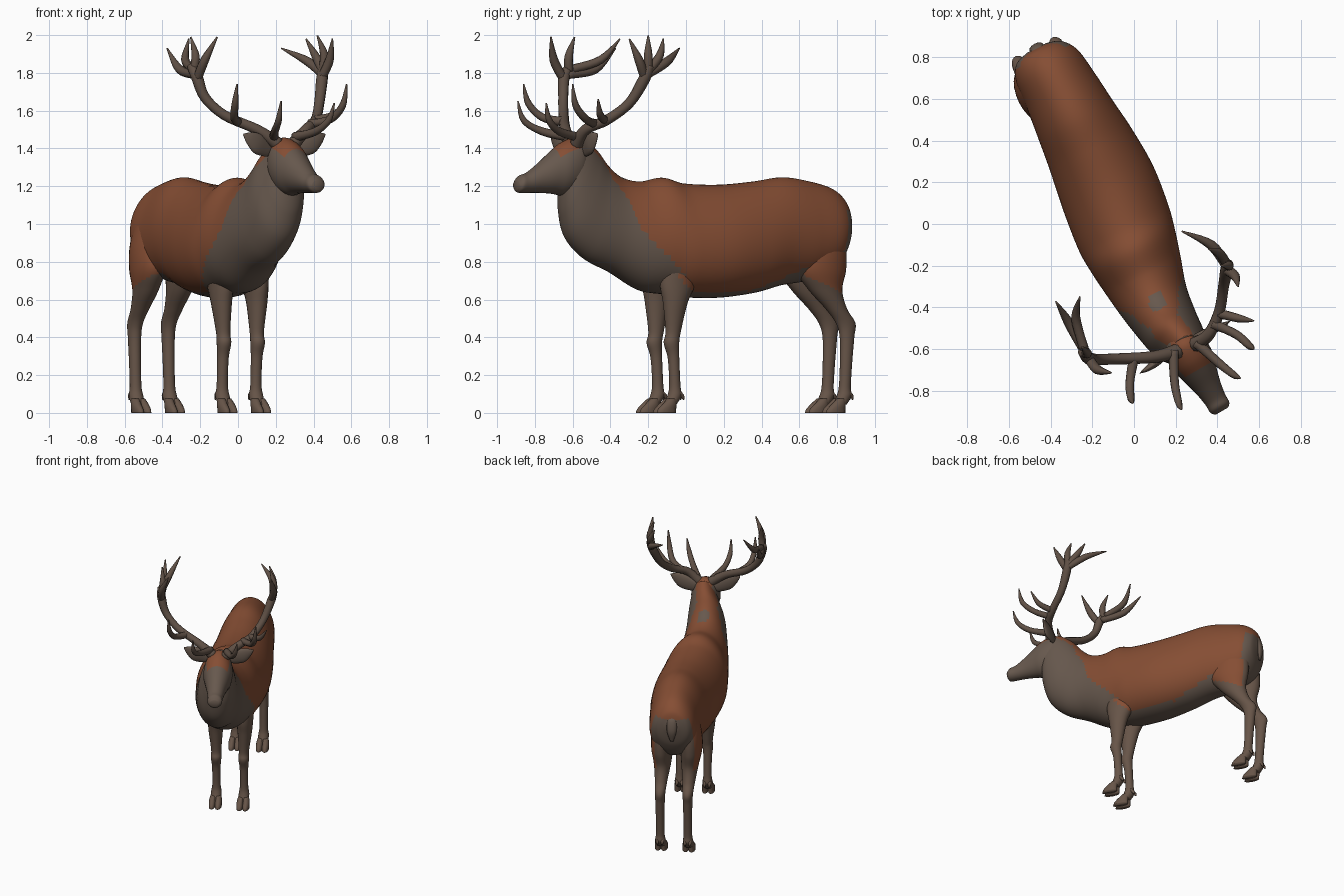
import bpy, bmesh, math
from mathutils import Vector, Matrix


def material(name, rgb):
    m = bpy.data.materials.new(name)
    m.diffuse_color = (*rgb, 1)
    return m


RUST, GREY, LEG, HORN = range(4)
MATS = [material("rust coat", (0.237, 0.076, 0.034)),
        material("grey brown fur", (0.135, 0.098, 0.075)),
        material("leg brown", (0.135, 0.09, 0.065)),
        material("antler brown", (0.115, 0.08, 0.06))]


def frame(x, y, angle):
    """Local x = forward, local y = the stag's left, z = up."""
    a = math.radians(angle)
    return Matrix(((math.sin(a), math.cos(a), 0, x),
                   (-math.cos(a), math.sin(a), 0, y),
                   (0, 0, 1, 0), (0, 0, 0, 1)))


BODY = frame(-0.042, -0.011, 27)
HEAD = frame(0.25, -0.60, 30)
WORLD = Matrix()


def loft(name, rings, mat, rule, segs=24, steps=5, taper=0.0):
    """Skin rings of (centre, axis a, axis b), smoothed along their length."""
    bm = bmesh.new()
    n = len(rings)
    dense = []
    for i in range(n - 1):
        p = [rings[max(0, min(n - 1, i + k))] for k in (-1, 0, 1, 2)]
        for j in range(steps + (i == n - 2)):
            t = j / steps
            w = (-.5*t + t*t - .5*t**3, 1 - 2.5*t*t + 1.5*t**3,
                 .5*t + 2*t*t - 1.5*t**3, -.5*t*t + .5*t**3)
            dense.append([sum((r[q] * k for r, k in zip(p, w)), Vector((0, 0, 0)))
                          for q in range(3)])
    loops = []
    for c, a, b in dense:
        ring = []
        for k in range(segs):
            u = 2 * math.pi * k / segs
            ring.append(bm.verts.new(c + a * math.cos(u)
                                     + b * math.sin(u) * (1 - taper * math.cos(u))))
        loops.append(ring)
    for l0, l1 in zip(loops, loops[1:]):
        for k in range(segs):
            m = (k + 1) % segs
            bm.faces.new((l0[k], l0[m], l1[m], l1[k]))
    bm.faces.new(loops[0])
    bm.faces.new(loops[-1])
    bmesh.ops.recalc_face_normals(bm, faces=bm.faces)
    bm.normal_update()
    for f in bm.faces:
        f.smooth = True
        f.material_index = rule(f.calc_center_median(), f.normal) if callable(rule) else rule
    bm.transform(mat)
    me = bpy.data.meshes.new(name)
    bm.to_mesh(me)
    bm.free()
    for m in MATS:
        me.materials.append(m)
    ob = bpy.data.objects.new(name, me)
    bpy.context.collection.objects.link(ob)
    return ob


def spine(rows):
    """Rows: top forward, top z, bottom forward, bottom z, half width, side shift."""
    out = []
    for tf, tz, bf, bz, w, c in rows:
        t, b = Vector((tf, c, tz)), Vector((bf, c, bz))
        out.append(((t + b) / 2, (t - b) / 2, Vector((0, w, 0))))
    return out


def column(rows, side):
    """Rows: forward, sideways, z, radius forward, radius sideways."""
    return [(Vector((f, side * s, z)), Vector((rf, 0, 0)), Vector((0, rs, 0)))
            for f, s, z, rf, rs in rows]


def tube(points, ref=(0.31, 0.2, 0.93), flat=1.0):
    """Points: x, y, z, radius."""
    pts = [Vector(p[:3]) for p in points]
    out = []
    for i, p in enumerate(pts):
        t = (pts[min(i + 1, len(pts) - 1)] - pts[max(i - 1, 0)]).normalized()
        a = t.cross(Vector(ref)).normalized()
        r = points[i][3]
        out.append((p, a * r * flat, t.cross(a) * r))
    return out


# torso and neck
def coat(c, n):
    edge = 0.33 + (c.z - 0.97) * (0.32 if c.z > 0.97 else 1.05)
    if .35 < c.x < .43 and abs(c.y + .03) < .035 and n.z > 0:
        return GREY
    if c.x > edge:
        return RUST if n.z > 0.45 and c.z > 1.1 else GREY
    if c.z < 0.645 or (c.x < -0.88 and c.z < 1.07 and n.x < -0.5):
        return GREY
    if c.x < -0.35 and c.z < 0.65 + (-c.x - .35) * .4:
        return GREY
    return RUST


loft("torso_and_neck", spine([
    (-.957, 1.06, -.957, .96, .05, .01), (-.935, 1.13, -.93, .85, .12, .01),
    (-.86, 1.19, -.86, .75, .165, .015), (-.72, 1.228, -.72, .70, .183, .02),
    (-.57, 1.247, -.56, .675, .20, .02), (-.40, 1.225, -.40, .635, .22, .02),
    (-.20, 1.208, -.20, .61, .24, .01), (0, 1.215, 0, .612, .24, -.01),
    (.12, 1.245, .12, .628, .225, -.02), (.25, 1.225, .25, .65, .20, -.03),
    (.36, 1.25, .41, .74, .17, -.04), (.44, 1.31, .57, .815, .15, -.035),
    (.50, 1.38, .68, .92, .135, -.025), (.55, 1.42, .725, 1.05, .112, -.01),
    (.60, 1.45, .735, 1.17, .09, 0)]), BODY, coat, 56, 10, 0.1)

# head
loft("head", spine([
    (-.08, 1.42, -.06, 1.22, .07, 0), (-.02, 1.458, 0, 1.16, .10, 0),
    (.06, 1.435, .07, 1.15, .104, 0), (.13, 1.385, .13, 1.16, .088, 0),
    (.21, 1.32, .21, 1.165, .066, 0), (.28, 1.272, .28, 1.165, .054, 0),
    (.32, 1.258, .33, 1.165, .052, 0), (.345, 1.23, .345, 1.18, .034, 0)]),
    HEAD, lambda c, n: RUST if n.z > 0.5 and c.x < 0.12 and c.z > 1.36 else GREY, 28)

# tail
loft("tail", tube([(-.90, .01, 1.10, .03), (-.945, .01, 1.06, .035), (-.962, .01, .98, .035),
                   (-.955, .01, .90, .012)], (0, 1, 0), 0.5), BODY, GREY, 12)

for side, word in ((-1, "right"), (1, "left")):
    # front legs
    def shoulder(c, n, side=side):
        return RUST if (c.z > 0.64 and n.y * side > -0.1
                        and c.x < 0.37 + (c.z - .97) * 1.05) else LEG

    loft(f"front_leg_{word}", column([
        (.08, .10, .95, .08, .06), (.08, .10, .80, .105, .07), (.09, .103, .68, .10, .062),
        (.105, .105, .58, .068, .052), (.115, .1, .43, .042, .037), (.125, .1, .37, .042, .038),
        (.113, .1, .29, .031, .031), (.105, .1, .15, .030, .030), (.108, .1, .09, .038, .038),
        (.135, .1, .045, .036, .036)], side), BODY, shoulder, 20, 7)

    # hind legs
    def thigh(c, n, side=side):
        return RUST if (c.z > 0.75 + (c.x + .6) * .43 and n.y * side > 0
                        and n.x > -0.7) else LEG

    loft(f"hind_leg_{word}", column([
        (-.76, .09, 1.02, .12, .06), (-.765, .10, .88, .14, .08), (-.76, .105, .76, .145, .078),
        (-.79, .1, .65, .095, .062), (-.855, .1, .55, .06, .046), (-.91, .1, .475, .055, .038),
        (-.918, .1, .40, .040, .034), (-.912, .1, .26, .033, .031), (-.905, .1, .14, .032, .031),
        (-.9, .1, .09, .040, .038), (-.875, .1, .045, .037, .037)], side), BODY, thigh, 24, 8)

    # cloven hooves and dewclaws
    for part, f0 in (("front", .14), ("hind", -.865)):
        for toe, off in (("inner", -.022), ("outer", .022)):
            loft(f"{part}_hoof_{word}_{toe}", column([
                (f0 - .01, .1 + off * .8, .075, .026, .02), (f0 + .008, .1 + off, .045, .042, .024),
                (f0 + .022, .1 + off, .02, .054, .025), (f0 + .026, .1 + off, 0, .058, .024)],
                side), BODY, LEG, 12, 3)
            s = side * (.1 + off * .8)
            loft(f"{part}_dewclaw_{word}_{toe}", tube([
                (f0 - .045, s, .11, .014), (f0 - .07, s, .09, .012), (f0 - .08, s, .07, .004)],
                (0, 1, 0)), BODY, LEG, 8, 2)

    # ears: flat leaf shapes, pointing outward
    loft(f"ear_{word}", tube([
        (-.03, side * .06, 1.385, .025), (-.025, side * .10, 1.40, .045),
        (-.015, side * .16, 1.425, .055), (-.01, side * .21, 1.455, .036),
        (-.01, side * .25, 1.475, .004)], (0, 0, 1), 0.35), HEAD, GREY, 16)

# antlers: a main beam, a crown of tines at the top and forward tines low down
RIGHT = [
    [(.215, -.61, 1.42, .038), (.10, -.638, 1.50, .029), (-.07, -.648, 1.575, .027),
     (-.175, -.65, 1.67, .027), (-.218, -.645, 1.78, .031), (-.25, -.61, 1.84, .022)],
    [(-.225, -.63, 1.79, .024), (-.31, -.48, 1.82, .024), (-.375, -.373, 1.93, .004)],
    [(-.24, -.60, 1.82, .024), (-.28, -.45, 1.87, .022), (-.26, -.35, 1.98, .004)],
    [(-.215, -.65, 1.77, .024), (-.175, -.70, 1.87, .023), (-.11, -.715, 1.99, .004)],
    [(-.235, -.62, 1.81, .024), (-.225, -.62, 1.89, .022), (-.25, -.59, 1.99, .004)],
    [(.19, -.61, 1.46, .026), (.195, -.76, 1.49, .021), (.215, -.86, 1.55, .017),
     (.228, -.89, 1.65, .004)],
    [(.0, -.64, 1.54, .026), (-.02, -.76, 1.565, .021), (-.015, -.835, 1.64, .018),
     (-.005, -.86, 1.74, .004)]]
LEFT = [
    [(.29, -.58, 1.42, .038), (.36, -.53, 1.50, .029), (.41, -.42, 1.55, .027),
     (.43, -.30, 1.64, .027), (.445, -.22, 1.77, .031), (.455, -.19, 1.84, .022)],
    [(.45, -.21, 1.79, .024), (.37, -.10, 1.86, .024), (.23, -.035, 1.93, .004)],
    [(.45, -.20, 1.81, .024), (.41, -.14, 1.89, .022), (.36, -.12, 1.98, .004)],
    [(.445, -.22, 1.78, .024), (.485, -.25, 1.87, .023), (.50, -.30, 1.98, .004)],
    [(.45, -.20, 1.81, .024), (.455, -.20, 1.90, .022), (.42, -.20, 1.998, .004)],
    [(.30, -.57, 1.46, .026), (.41, -.67, 1.49, .021), (.48, -.725, 1.55, .017),
     (.51, -.74, 1.64, .004)],
    [(.38, -.48, 1.53, .026), (.49, -.53, 1.555, .021), (.555, -.585, 1.63, .018),
     (.575, -.60, 1.74, .004)],
    [(.41, -.43, 1.55, .024), (.51, -.455, 1.58, .019), (.575, -.465, 1.66, .004)]]
for word, parts in (("right", RIGHT), ("left", LEFT)):
    for i, pts in enumerate(parts):
        ref = (0.2, 0.9, 0.05) if i < 5 else (0.9, -0.5, 0.1)
        if i == 0:
            ref = (0.6, -0.8, 0) if word == "right" else (0.9, -0.1, 0)
        loft(f"antler_{word}_" + (f"tine_{i}" if i else "beam"), tube(pts, ref),
             WORLD, HORN, 10, 5)
